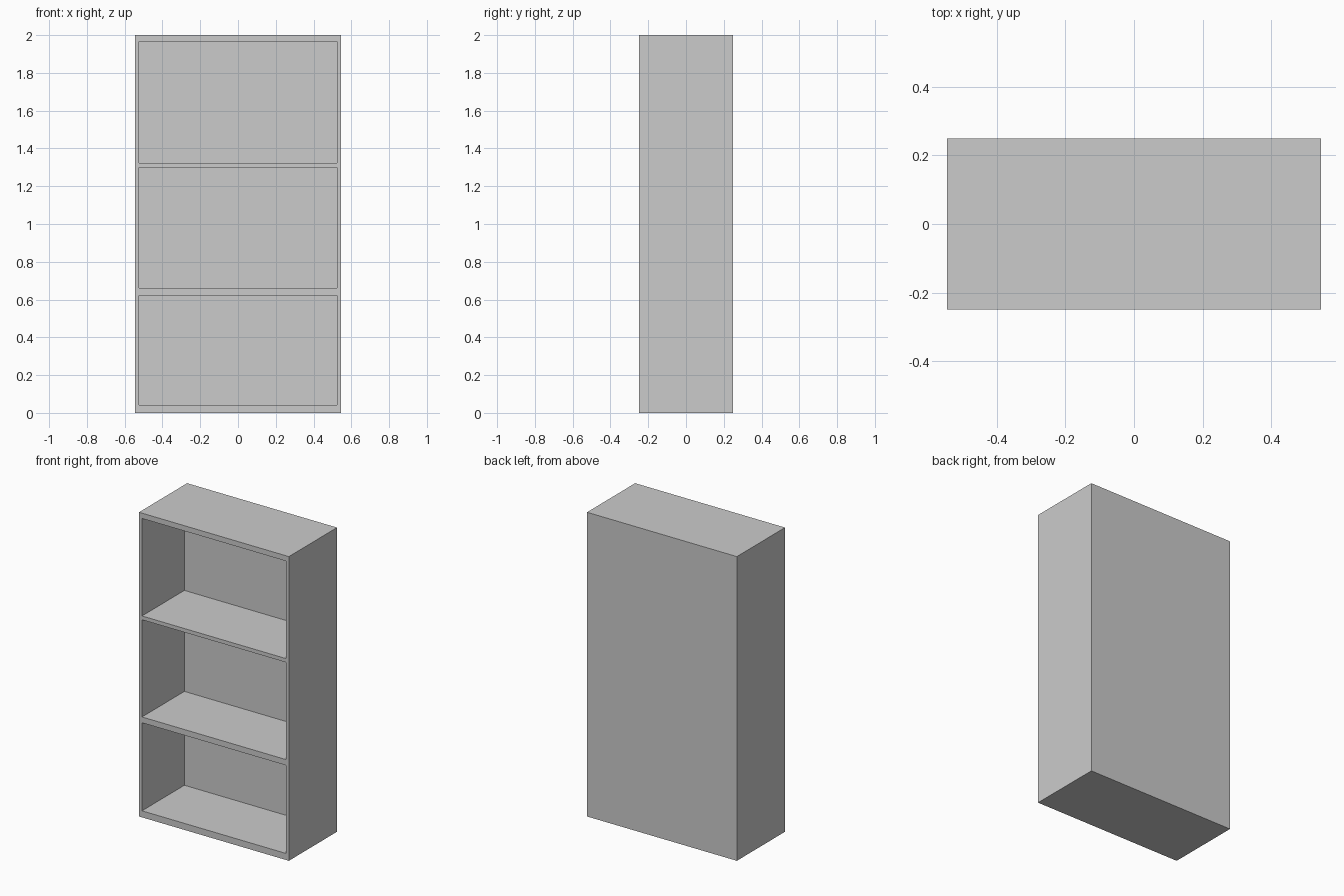
import bpy

if "Cube" in bpy.data.objects:
    bpy.data.objects.remove(bpy.data.objects["Cube"])

W, D, H = 1.09, 0.50, 2.0
SIDE, BACK = 0.022, 0.06
BAYS = [(0.043, 0.622), (0.66, 1.299), (1.324, 1.965)]  # bottom and top of each open bay


def box(name, lo, hi):
    bpy.ops.mesh.primitive_cube_add(size=1, location=[(a + b) / 2 for a, b in zip(lo, hi)])
    ob = bpy.context.object
    ob.name = name
    ob.scale = [b - a for a, b in zip(lo, hi)]
    bpy.ops.object.transform_apply(location=True, rotation=False, scale=True)
    return ob


# Solid cabinet block
case = box("bookcase_case", (-W / 2, -D / 2, 0), (W / 2, D / 2, H))

# Hollow out each bay from the front, leaving shelves, sides and back
for i, (z0, z1) in enumerate(BAYS):
    cutter = box(f"bay_cutter_{i}", (-W / 2 + SIDE, -D / 2 - 0.1, z0),
                 (W / 2 - SIDE, D / 2 - BACK, z1))
    cutter.hide_render = True
    bpy.context.view_layer.objects.active = case
    mod = case.modifiers.new("bay", 'BOOLEAN')
    mod.operation = 'DIFFERENCE'
    mod.solver = 'EXACT'
    mod.object = cutter
    bpy.ops.object.modifier_apply(modifier=mod.name)
    bpy.data.objects.remove(cutter, do_unlink=True)
